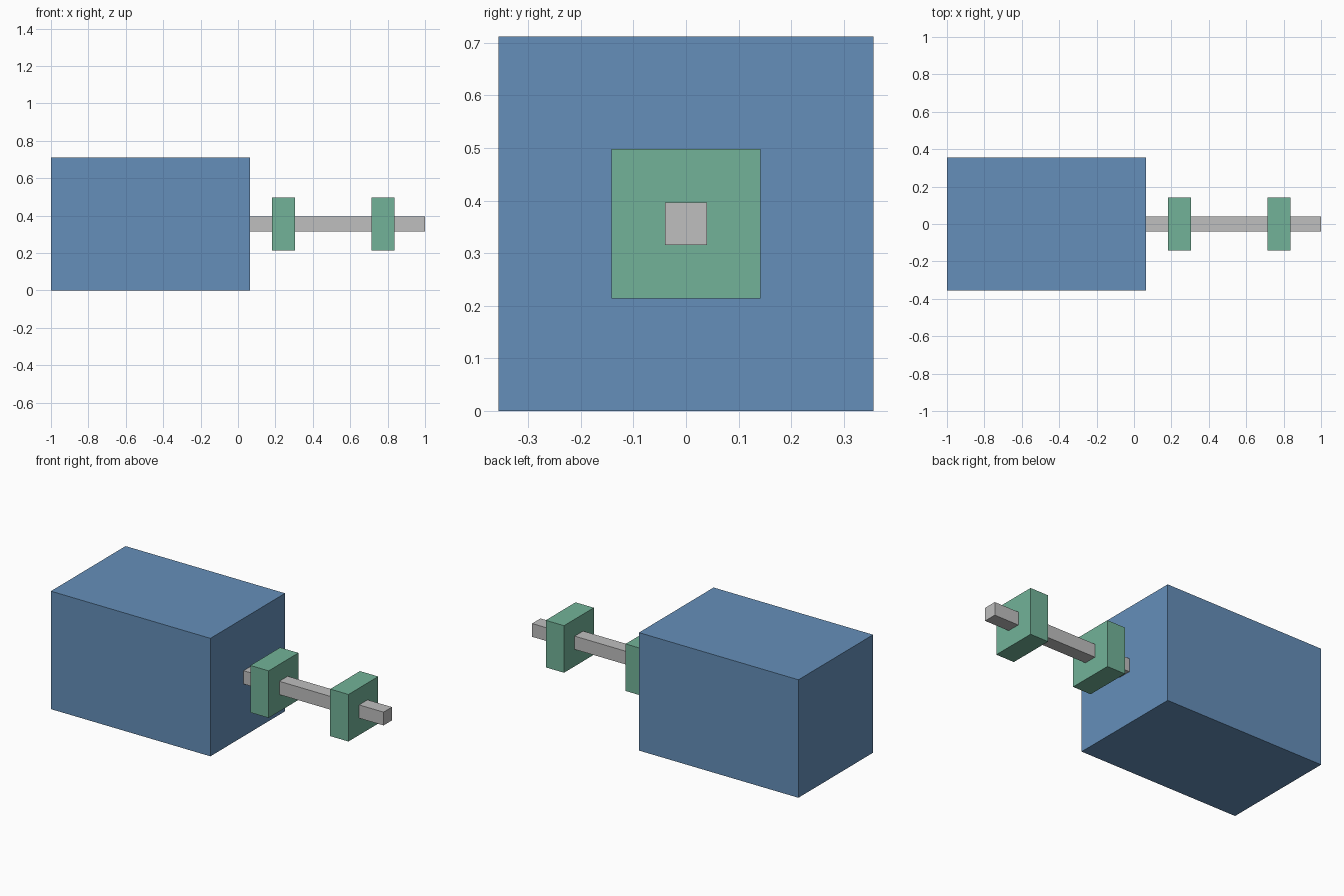
import bpy
import bmesh

cube = bpy.data.objects.get("Cube")
if cube:
    bpy.data.objects.remove(cube, do_unlink=True)

AXIS_Z = 0.356  # height of the shared centre line


def make_material(name, rgb):
    mat = bpy.data.materials.new(name)
    mat.use_nodes = True
    color = (*rgb, 1.0)
    mat.diffuse_color = color
    mat.node_tree.nodes["Principled BSDF"].inputs["Base Color"].default_value = color
    return mat


def make_block(name, x_min, x_max, width, mat):
    """Square block centred on the axis, running from x_min to x_max."""
    mesh = bpy.data.meshes.new(name)
    bm = bmesh.new()
    bmesh.ops.create_cube(bm, size=1.0)
    bmesh.ops.scale(bm, vec=(x_max - x_min, width, width), verts=bm.verts)
    bm.to_mesh(mesh)
    bm.free()
    mesh.materials.append(mat)
    obj = bpy.data.objects.new(name, mesh)
    obj.location = ((x_min + x_max) / 2, 0, AXIS_Z)
    bpy.context.collection.objects.link(obj)
    return obj


blue = make_material("steel_blue", (0.13, 0.275, 0.49))
green = make_material("soft_green", (0.17, 0.45, 0.315))
grey = make_material("light_grey", (0.52, 0.52, 0.52))

# Main housing
make_block("housing", -1.0, 0.065, 2 * AXIS_Z, blue)

# Shaft leaving the housing
make_block("shaft", 0.065, 1.0, 0.08, grey)

# Two square collars on the shaft
for name, x in (("inner_collar", 0.243), ("outer_collar", 0.776)):
    make_block(name, x - 0.061, x + 0.061, 0.284, green)
